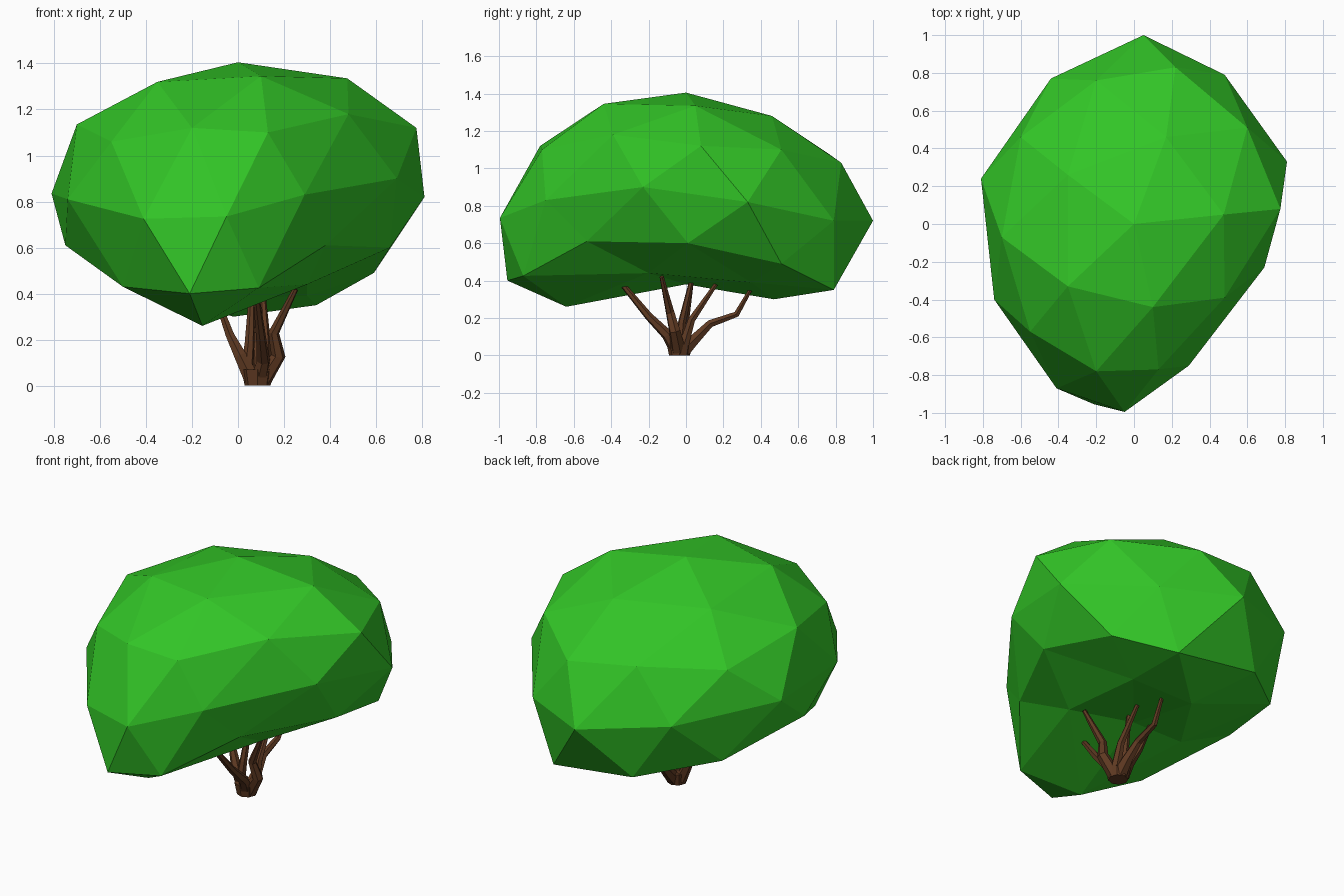
import bpy, bmesh
from mathutils import Vector


def material(name, rgb):
    m = bpy.data.materials.new(name)
    m.diffuse_color = (*rgb, 1)
    return m


def add_mesh(name, bm, mat):
    bmesh.ops.recalc_face_normals(bm, faces=bm.faces[:])
    me = bpy.data.meshes.new(name)
    bm.to_mesh(me)
    bm.free()
    me.materials.append(mat)
    ob = bpy.data.objects.new(name, me)
    bpy.context.collection.objects.link(ob)
    return ob


leaf = material("leaf green", (0.032, 0.56, 0.02))
bark = material("bark brown", (0.115, 0.042, 0.016))

# Canopy: control points in rings, top to bottom
points = [
    (0, 0, 1.405), (.475, .05, 1.335), (.10, -.44, 1.345), (-.35, -.33, 1.32),
    (-.35, .26, 1.28), (.17, .46, 1.28),
    (.48, -.39, 1.18), (.13, -.77, 1.10), (-.2, -.78, 1.12), (-.55, -.57, 1.06),
    (-.70, -.07, 1.135), (-.60, .46, 1.05), (-.2, .76, 1.08), (.22, .83, 1.03),
    (.60, .51, 1.10), (.775, .08, 1.12),
    (.69, -.23, .90), (.81, .33, .82), (.48, .79, .72), (.05, 1.0, .72),
    (-.44, .77, .78), (-.81, .24, .835), (-.74, -.40, .81), (-.41, -.87, .725),
    (-.05, -.995, .735), (.29, -.75, .83),
    (.38, -.53, .61), (.66, .01, .60), (.59, .51, .49), (.34, .79, .35),
    (-.2, .80, .42), (-.58, .48, .50), (-.75, -.07, .61), (-.50, -.53, .43),
    (-.21, -.955, .40), (.09, -.87, .425),
    (-.155, -.64, .26), (.3, -.2, .44), (-.02, .47, .30), (.3, .35, .39),
    (-.38, -.05, .42), (0, 0, .38)]
# Triangulate on a unit sphere, then move each vertex to its real place
bm = bmesh.new()
real = {}
for p in points:
    d = Vector((p[0] / .8, p[1], (p[2] - .82) / .56)).normalized()
    real[bm.verts.new(d)] = p
bmesh.ops.convex_hull(bm, input=bm.verts[:])
for v, p in real.items():
    v.co = p
add_mesh("canopy", bm, leaf)

# Trunk base: short flaring stump
bm = bmesh.new()
bmesh.ops.create_cone(bm, cap_ends=True, segments=8, radius1=.056, radius2=.07,
                      depth=.07)
bmesh.ops.translate(bm, verts=bm.verts[:], vec=(.085, -.035, .035))
add_mesh("trunk_base", bm, bark)

# Branches: tapered bent limbs, each point is x, y, z, radius
branches = [
    [(.11, -.04, .03, .04), (.175, -.06, .13, .032), (.155, -.085, .23, .024), (.25, -.13, .42, .012)],
    [(.09, -.05, .03, .04), (.11, -.10, .11, .03), (.10, -.20, .21, .022), (.08, -.34, .38, .015)],
    [(.06, -.03, .03, .04), (.01, -.03, .13, .03), (-.035, .0, .22, .021), (-.10, .03, .40, .012)],
    [(.04, -.03, .08, .028), (.05, -.02, .18, .022), (.06, .03, .40, .013)],
    [(.09, -.01, .03, .042), (.09, .05, .09, .032), (.08, .13, .17, .023), (.08, .27, .22, .018), (.09, .35, .36, .011)],
    [(.12, -.01, .06, .03), (.12, .03, .19, .022), (.11, .16, .38, .012)],
]
cu = bpy.data.curves.new("branches", 'CURVE')
cu.dimensions = '3D'
cu.bevel_depth = 1
cu.bevel_resolution = 1
cu.use_fill_caps = True
for path in branches:
    s = cu.splines.new('POLY')
    s.use_smooth = False
    s.points.add(len(path) - 1)
    for pt, (x, y, z, r) in zip(s.points, path):
        pt.co = (x, y, z, 1)
        pt.radius = r
cu.materials.append(bark)
bpy.context.collection.objects.link(bpy.data.objects.new("branches", cu))
